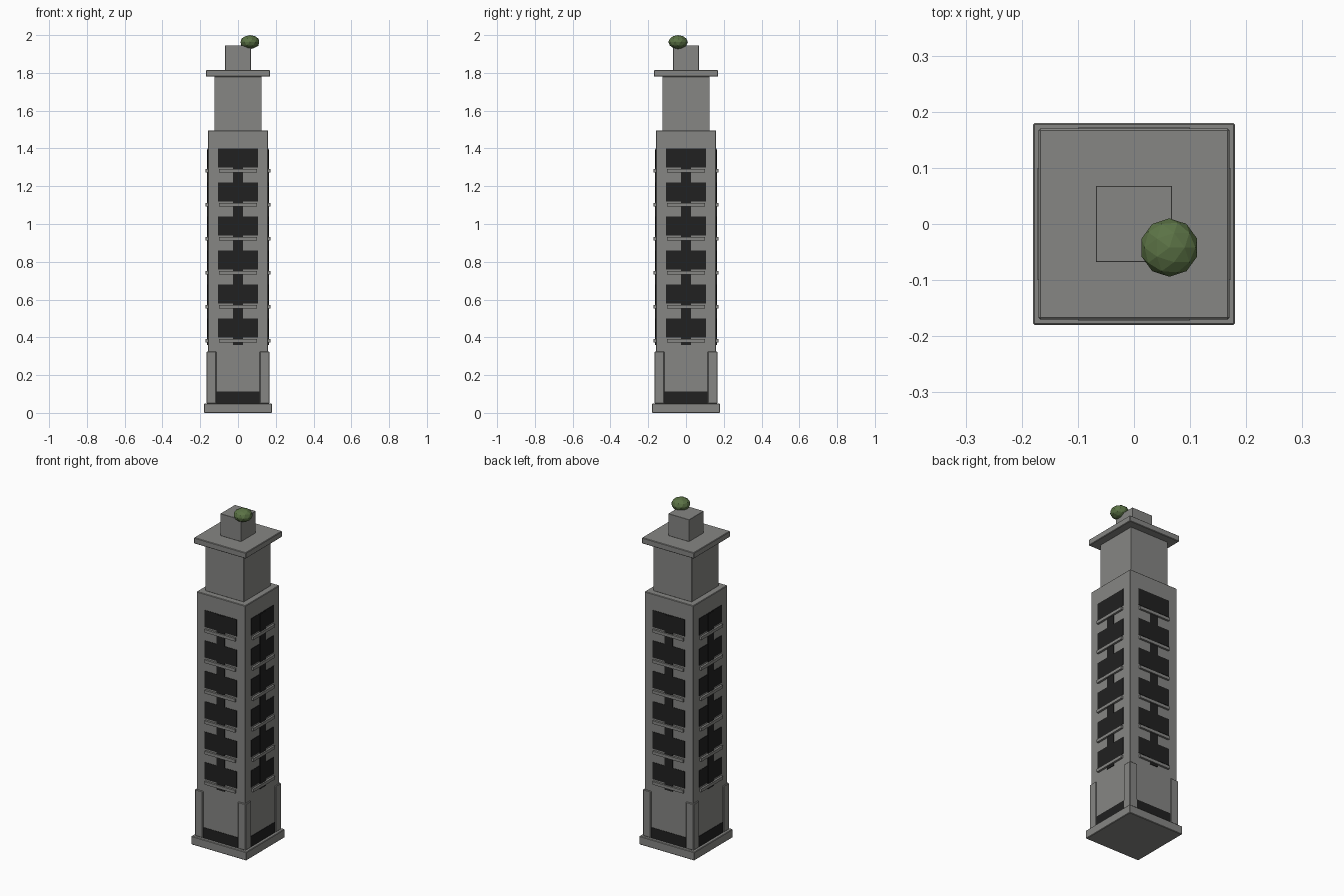
import bpy
import math
from mathutils import Matrix, Vector

cube = bpy.data.objects.get("Cube")
if cube:
    bpy.data.objects.remove(cube, do_unlink=True)


def material(name, rgb):
    m = bpy.data.materials.new(name)
    m.use_nodes = True
    color = (*rgb, 1)
    m.diffuse_color = color
    m.node_tree.nodes["Principled BSDF"].inputs["Base Color"].default_value = color
    return m


stone = material("grey stone", (0.24, 0.24, 0.23))
dark = material("dark glass", (0.015, 0.015, 0.015))
leaf = material("leaf green", (0.105, 0.17, 0.06))


def box(name, x, y, z, mat, bevel=0, turn=0):
    """Box from (min, max) ranges, turned about the tower axis."""
    centre = Vector([sum(r) / 2 for r in (x, y, z)])
    size = [r[1] - r[0] for r in (x, y, z)]
    bpy.ops.mesh.primitive_cube_add(size=1)
    ob = bpy.context.object
    ob.name = name
    ob.data.transform(Matrix.Rotation(turn, 4, "Z")
                      @ Matrix.Translation(centre)
                      @ Matrix.Diagonal((*size, 1)))
    ob.data.materials.append(mat)
    if bevel:
        mod = ob.modifiers.new("Bevel", "BEVEL")
        mod.width = bevel
        mod.segments = 1
    return ob


def block(name, half, bottom, top, bevel=0.003):
    return box(name, (-half, half), (-half, half), (bottom, top), stone, bevel)


# Stacked masonry of the tower
block("base_slab", 0.18, 0, 0.05)
block("shaft", 0.16, 0.05, 1.495)
block("upper_stage", 0.125, 1.495, 1.78, 0.001)
block("cap_slab", 0.17, 1.78, 1.815)
block("top_block", 0.068, 1.815, 1.945, 0.001)

# The same facade on all four sides
for side in range(4):
    turn = side * math.pi / 2
    box("corner_post", (0.115, 0.166), (-0.166, -0.115), (0.05, 0.325),
        stone, 0.003, turn)
    box("ground_opening", (-0.115, 0.115), (-0.162, -0.157), (0.05, 0.112),
        dark, 0, turn)
    box("window_strip", (-0.026, 0.026), (-0.164, -0.157), (0.36, 1.395),
        dark, 0, turn)
    for floor in range(6):
        z = 0.4 + 0.18 * floor
        box("window_panel", (-0.105, 0.105), (-0.162, -0.157), (z, z + 0.1),
            dark, 0, turn)
        box("window_ledge", (-0.1, 0.1), (-0.172, -0.157), (z - 0.027, z - 0.009),
            stone, 0, turn)

# Bush on the roof
bpy.ops.mesh.primitive_ico_sphere_add(subdivisions=2, radius=1)
bush = bpy.context.object
bush.name = "roof_bush"
bush.data.transform(Matrix.Translation((0.063, -0.042, 1.963))
                    @ Matrix.Diagonal((0.052, 0.052, 0.037, 1)))
bush.data.materials.append(leaf)
